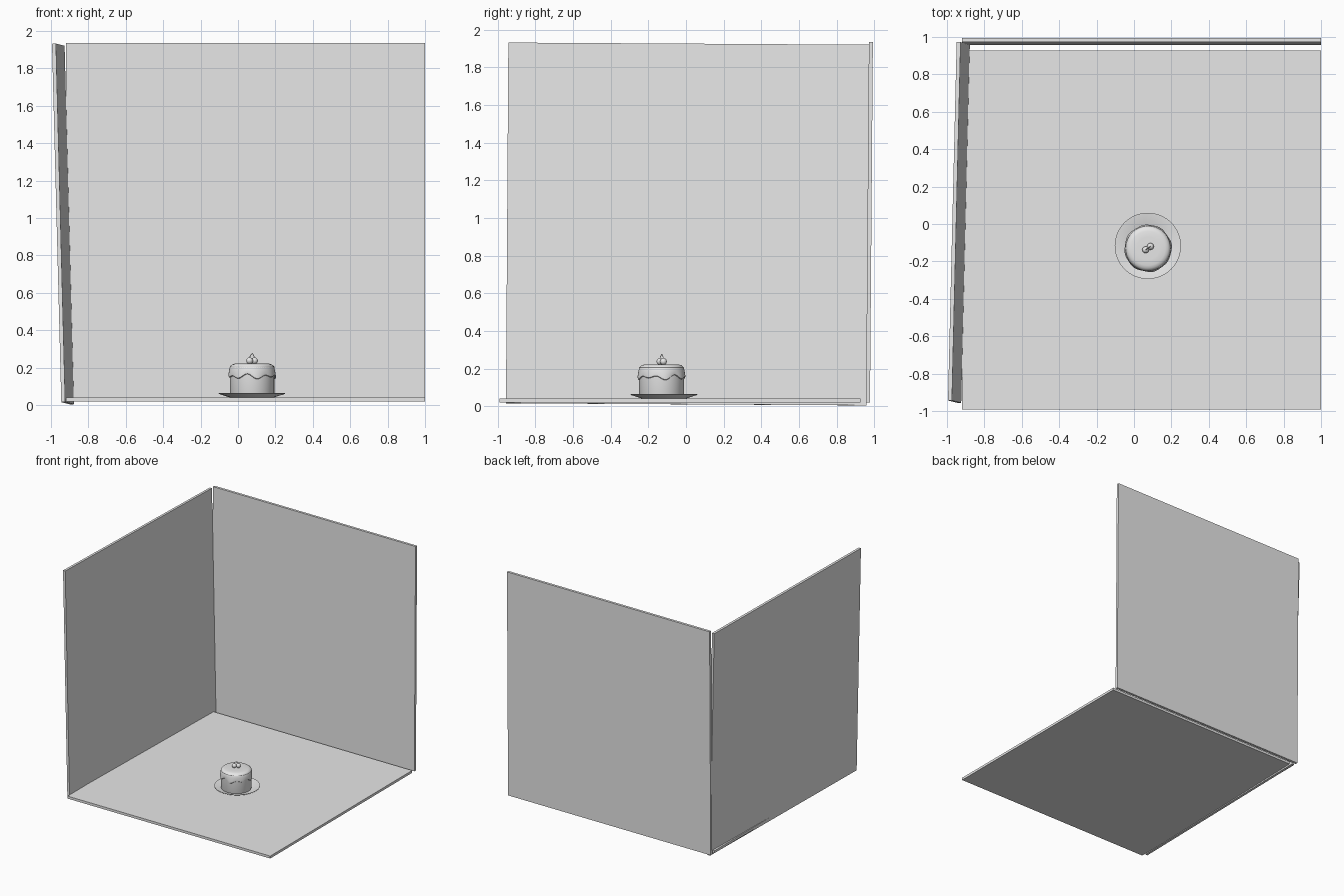
import bpy
import bmesh
import math
from mathutils import Vector

if "Cube" in bpy.data.objects:
    bpy.data.objects.remove(bpy.data.objects["Cube"], do_unlink=True)

GREY = (0.8, 0.8, 0.8, 1)
grey = bpy.data.materials.new("plain grey")
grey.use_nodes = True
grey.diffuse_color = GREY
grey.node_tree.nodes["Principled BSDF"].inputs["Base Color"].default_value = GREY


def finish(bm, name, location=(0, 0, 0), rotation=(0, 0, 0), smooth=True):
    bmesh.ops.recalc_face_normals(bm, faces=bm.faces)
    mesh = bpy.data.meshes.new(name)
    bm.to_mesh(mesh)
    bm.free()
    mesh.materials.append(grey)
    obj = bpy.data.objects.new(name, mesh)
    obj.location, obj.rotation_euler = location, rotation
    bpy.context.collection.objects.link(obj)
    if smooth:
        bpy.ops.object.select_all(action="DESELECT")
        obj.select_set(True)
        bpy.context.view_layer.objects.active = obj
        bpy.ops.object.shade_smooth_by_angle(angle=math.radians(40))
    return obj


def slab(name, size, location, rotation=(0, 0, 0)):
    bm = bmesh.new()
    bmesh.ops.create_cube(bm, size=1)
    bmesh.ops.scale(bm, vec=size, verts=bm.verts)
    return finish(bm, name, location, rotation, smooth=False)


def lathe(name, profile, location, steps=64, shape=None):
    """Turn (radius, height) points about z; shape may shift each point by angle."""
    bm = bmesh.new()
    rings = []
    for i, (r, z) in enumerate(profile):
        ring = []
        for k in range(steps):
            a = math.tau * k / steps
            rr, zz = shape(i, r, z, a) if shape else (r, z)
            ring.append(bm.verts.new((rr * math.cos(a), rr * math.sin(a), zz)))
        rings.append(ring)
    for low, high in zip(rings, rings[1:]):
        for k in range(steps):
            n = (k + 1) % steps
            bm.faces.new((low[k], low[n], high[n], high[k]))
    bm.faces.new(rings[0])
    bm.faces.new(rings[-1])
    return finish(bm, name, location)


# Room: floor and two slightly leaning walls
SIDE, THICK = 1.917, 0.021
slab("floor", (SIDE, SIDE, THICK), (0.04, -0.032, 0.029))
slab("back_wall", (SIDE, THICK, SIDE), (0.04, 0.975, 0.978), (-0.008, 0, 0))
slab("left_hand_wall", (THICK, SIDE, SIDE), (-0.936, 0.008, 0.968),
     (-0.006, -0.026, -0.024))

# Plate: small foot, flared rim, shallow well
lathe("plate", [(0.108, 0.038), (0.115, 0.040), (0.172, 0.058), (0.177, 0.061),
                (0.177, 0.064), (0.171, 0.064), (0.115, 0.048), (0.105, 0.046)],
      (0.074, -0.117, 0))

# Cake body with rounded lower edge
CX, CY = 0.075, -0.13
lathe("cake", [(0.108, 0.046), (0.116, 0.050), (0.119, 0.058), (0.119, 0.205),
               (0.110, 0.212)], (CX, CY, 0))


# Frosting: rounded cap whose skirt ends in uneven drips
def drip(i, r, z, a):
    wave = 0.6 * math.sin(8 * a) + 0.4 * math.sin(5 * a + 1.3)
    if i < 4:
        return r + 0.003 * wave * (r > 0.12), z - 0.014 * wave
    return r, z


lathe("frosting", [(0.117, 0.156), (0.121, 0.151), (0.125, 0.154), (0.126, 0.165),
                   (0.122, 0.188), (0.120, 0.200), (0.115, 0.210), (0.106, 0.217),
                   (0.092, 0.221), (0.060, 0.222)], (CX, CY, 0), 96, drip)

# Pair of cherries with stems that meet above them
tip = Vector((0.077, -0.128, 0.276))
for side, (x, y) in {"left": (0.088, -0.120), "right": (0.062, -0.138)}.items():
    bm = bmesh.new()
    bmesh.ops.create_uvsphere(bm, u_segments=24, v_segments=14, radius=0.018)
    finish(bm, side + "_cherry", (x, y, 0.237))

    curve = bpy.data.curves.new(side + "_stem", "CURVE")
    curve.dimensions = "3D"
    curve.bevel_depth = 0.0018
    curve.use_fill_caps = True
    curve.materials.append(grey)
    base = Vector((x, y, 0.252))
    bow = (base + tip) / 2 + Vector((x - tip.x, y - tip.y, 0)) * 0.4
    spline = curve.splines.new("NURBS")
    spline.points.add(2)
    for point, co in zip(spline.points, (base, bow, tip)):
        point.co = (*co, 1)
    spline.order_u = 3
    spline.use_endpoint_u = True
    stem = bpy.data.objects.new(side + "_stem", curve)
    bpy.context.collection.objects.link(stem)
